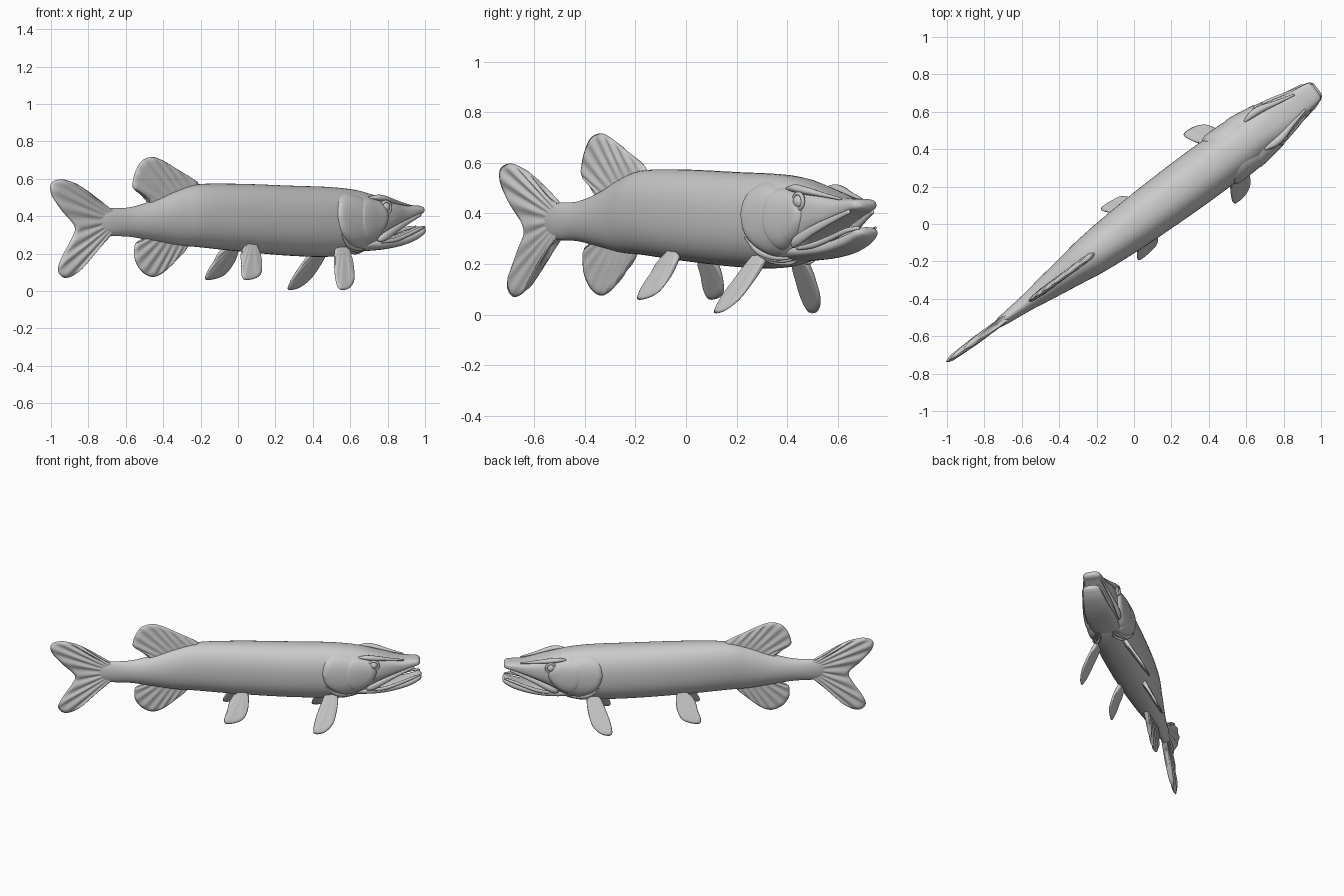
import bpy, bmesh, math
from mathutils import Vector

if "Cube" in bpy.data.objects:
    bpy.data.objects.remove(bpy.data.objects["Cube"])

ANG = math.atan2(0.735, 1.0)
CA, SA = math.cos(ANG), math.sin(ANG)


def W(s, t, z):
    # fish space (s along body, t sideways) to world
    return Vector((s * CA - t * SA, s * SA + t * CA, z))


def spline(pts, n):
    # Catmull-Rom resampling of tuples to n points
    out, m = [], len(pts) - 1
    for i in range(n):
        f = i / (n - 1) * m
        k = min(int(f), m - 1)
        f -= k
        a, b, c, d = (pts[max(k - 1, 0)], pts[k], pts[k + 1], pts[min(k + 2, m)])
        out.append(tuple(q + 0.5 * f * (r - p + f * (2 * p - 5 * q + 4 * r - w + f * (3 * (q - r) + w - p)))
                         for p, q, r, w in zip(a, b, c, d)))
    return out


def grid_object(name, rows, closed=False, caps=False):
    # skin rows of points into a smooth mesh
    bm = bmesh.new()
    vs = [[bm.verts.new(p) for p in r] for r in rows]
    n = len(rows[0])
    for a, b in zip(vs, vs[1:]):
        for j in range(n if closed else n - 1):
            k = (j + 1) % n
            bm.faces.new((a[j], a[k], b[k], b[j]))
    if caps:
        bm.faces.new(vs[0])
        bm.faces.new(vs[-1])
    return finish(name, bm)


def finish(name, bm):
    bmesh.ops.remove_doubles(bm, verts=bm.verts, dist=1e-5)
    bmesh.ops.recalc_face_normals(bm, faces=bm.faces)
    for f in bm.faces:
        f.smooth = True
    me = bpy.data.meshes.new(name)
    bm.to_mesh(me)
    bm.free()
    ob = bpy.data.objects.new(name, me)
    bpy.context.collection.objects.link(ob)
    return ob


def spow(v, e):
    return math.copysign(abs(v) ** e, v)


def loft(name, sections, n=120, seg=48):
    # sections: s, top z, bottom z, half width, squareness
    rows = []
    for s, zt, zb, w, e in spline(sections, n):
        row = []
        for j in range(seg):
            a = 2 * math.pi * j / seg
            row.append(W(s, w * spow(math.cos(a), 2 / e), (zt + zb) / 2 + (zt - zb) / 2 * spow(math.sin(a), 2 / e)))
        rows.append(row)
    return grid_object(name, rows, True, True)


BODY = [(-.96, .41, .33, .010, 2), (-.87, .44, .297, .028, 2), (-.72, .447, .29, .045, 2),
        (-.57, .482, .268, .068, 2), (-.42, .535, .245, .09, 2.1), (-.27, .57, .235, .112, 2.2),
        (0, .573, .212, .132, 2.3), (.35, .563, .188, .143, 2.3), (.6, .556, .183, .142, 2.3),
        (.75, .543, .20, .135, 2.3), (.84, .525, .23, .122, 2.4), (.91, .505, .285, .112, 2.6),
        (.98, .485, .325, .1, 2.8), (1.07, .462, .365, .078, 2.9), (1.16, .458, .40, .064, 2.8),
        (1.195, .455, .41, .055, 2.6), (1.21, .442, .42, .035, 2.4)]
loft("body_and_upper_jaw", BODY, 180)
JAW = [(.72, .30, .205, .07, 2.2), (.82, .285, .212, .095, 2.2), (.93, .285, .22, .098, 2.4),
       (1.04, .295, .237, .085, 2.6), (1.14, .322, .265, .07, 2.6), (1.2, .345, .295, .056, 2.4),
       (1.22, .335, .312, .034, 2.2)]
loft("lower_jaw", JAW, 60)
DENSE = spline(BODY, 400)


def skin(s, z):
    # half width of the body at a given side-view position
    _, zt, zb, w, e = min(DENSE, key=lambda q: abs(q[0] - s))
    f = min(abs((z - (zt + zb) / 2) / ((zt - zb) / 2)), 0.97)
    return w * (1 - f ** e) ** (1 / e)


def plate(name, side, centre, outline, height):
    # raised bony plate that follows the skin
    rows = []
    ring = spline(outline + outline[:1], 65)[:-1]
    for i in range(15):
        r = (i / 14) ** .6
        row = []
        for s, z in ring:
            ps, pz = centre[0] + (s - centre[0]) * r, centre[1] + (z - centre[1]) * r
            row.append(W(ps, side * (skin(ps, pz) + height * (1 - r ** 10) - .004), pz))
        rows.append(row)
    return grid_object(name, rows, True)


def tube(name, side, pts, flat=.6):
    # tapered strip, points: s, t, z, radius
    rows = []
    path = spline(pts, 28)
    for i, (s, t, z, r) in enumerate(path):
        a, b = path[max(i - 1, 0)], path[min(i + 1, 27)]
        d = Vector((b[0] - a[0], b[2] - a[2])).normalized()
        rows.append([W(s - d.y * r * math.cos(q), side * (t + flat * r * math.sin(q)), z + d.x * r * math.cos(q))
                     for q in [k * math.pi / 6 for k in range(12)]])
    return grid_object(name, rows, True, True)


def on_skin(pts, lift):
    return [(s, skin(s, z) + lift, z, r) for s, z, r in pts]


def fin(name, root, tip, rays, thick, ripple, normal=(0, 1, 0)):
    # webbed fin skinned from a root line to an outer edge with raised rays
    nu, nv = rays * 8 + 1, 24
    R, T = spline(root, nu), spline(tip, nu)
    bm = bmesh.new()
    for sg in (1, -1):
        g = []
        for i in range(nu):
            u, row = i / (nu - 1), []
            for j in range(nv):
                v = j / (nv - 1)
                edge = math.sqrt(min(1, min(u, 1 - u) * 12)) * math.sqrt(min(1, (1 - v) * 10))
                h = thick * (1 - v) + .006 + ripple * min(1, 2 * v) * (1 - math.cos(2 * math.pi * rays * u))
                h *= edge * sg
                row.append(bm.verts.new(W(*[a + (b - a) * v + h * c for a, b, c in zip(R[i], T[i], normal)])))
            g.append(row)
        for a, b in zip(g, g[1:]):
            for j in range(nv - 1):
                bm.faces.new((a[j], a[j + 1], b[j + 1], b[j]))
    return finish(name, bm)


def flat(pts):
    return [(s, 0, z) for s, z in pts]


# tail, dorsal and anal fins
fin("tail_fin", flat([(-.83, .43), (-.85, .40), (-.86, .37), (-.85, .34), (-.83, .31)]),
    flat([(-.90, .455), (-1.03, .552), (-1.11, .585), (-1.18, .597), (-1.24, .575), (-1.238, .515), (-1.17, .43),
          (-1.085, .345), (-1.105, .28), (-1.17, .18), (-1.195, .11), (-1.15, .07), (-1.07, .095),
          (-.98, .18), (-.90, .275)]), 11, .014, .0045)
fin("dorsal_fin", flat([(-.25, .55), (-.38, .51), (-.48, .475), (-.58, .45)]),
    flat([(-.27, .585), (-.40, .65), (-.50, .698), (-.57, .716), (-.64, .695), (-.685, .63), (-.70, .56),
          (-.67, .535), (-.60, .49)]), 9, .012, .003)
fin("anal_fin", flat([(-.32, .26), (-.42, .28), (-.52, .30), (-.60, .31)]),
    flat([(-.34, .225), (-.42, .155), (-.50, .095), (-.57, .075), (-.64, .105), (-.685, .17), (-.685, .245),
          (-.66, .262), (-.61, .285)]), 9, .012, .003)

for side, tag in ((1, "left"), (-1, "right")):
    def splay(pts, z0, t0, z1, t1):
        return [(s, side * (t0 + (t1 - t0) * (z0 - z) / (z0 - z1)), z) for s, z in pts]

    # paired belly fins
    nrm = (0, .85, .5 * side)
    a = (.25, .075, .06, .175)
    fin(tag + "_pelvic_fin", splay([(.06, .25), (.03, .25), (0, .25)], *a),
        splay([(.07, .225), (.065, .15), (.035, .09), (-.02, .065), (-.085, .06), (-.095, .09), (-.075, .14),
               (-.06, .19), (-.03, .23)], *a), 5, .01, .0008, nrm)
    a = (.24, .085, .005, .235)
    fin(tag + "_pectoral_fin", splay([(.66, .24), (.63, .24), (.59, .24)], *a),
        splay([(.665, .215), (.655, .14), (.625, .06), (.57, .015), (.51, .006), (.495, .03), (.51, .09),
               (.535, .15), (.57, .22)], *a), 5, .01, .0008, nrm)

    # gill cover and cheek
    plate(tag + "_gill_cover", side, (.68, .37),
          [(.555, .40), (.575, .48), (.64, .525), (.72, .515), (.79, .47), (.80, .37), (.79, .26), (.73, .225),
           (.64, .26), (.58, .32)], .02)
    plate(tag + "_cheek", side, (.80, .38),
          [(.70, .40), (.72, .48), (.79, .505), (.88, .48), (.92, .41), (.90, .34), (.85, .285), (.77, .25),
           (.71, .32)], .024)
    for k in range(3):
        o = .016 * k
        tube(tag + "_gill_ray_%d" % (k + 1), side,
             on_skin([(.585 + o, .305 - o, .004), (.64 + o, .25 - o, .011), (.72 + o, .225 - .6 * o, .010),
                      (.80, .225 - .3 * o, .004)], .004))

    # upper lip bone, brow and snout ridges
    tube(tag + "_lip_bone", side, [(1.17, .058, .408, .008), (1.08, .078, .375, .013), (.99, .099, .338, .018),
                                   (.91, .112, .30, .022), (.87, .112, .28, .018), (.85, .105, .27, .006)])
    tube(tag + "_jaw_rim", side, [(.88, .098, .262, .008), (.98, .095, .275, .012), (1.08, .079, .305, .011),
                                  (1.16, .064, .333, .01), (1.21, .04, .343, .006)], .8)
    tube(tag + "_brow", side, [(.80, .092, .498, .006), (.86, .098, .499, .016), (.92, .092, .49, .016),
                               (1.0, .072, .475, .010), (1.1, .05, .457, .005)], 1.2)

    # eye with rim
    c = W(.90, side * .101, .447)
    bpy.ops.mesh.primitive_uv_sphere_add(segments=24, ring_count=16, radius=.029, location=c)
    bpy.context.object.name = tag + "_eye"
    bpy.ops.object.shade_smooth()
    bpy.ops.mesh.primitive_torus_add(major_radius=.031, minor_radius=.008, major_segments=32, minor_segments=10,
                                     location=W(.90, side * .111, .447), rotation=(math.pi / 2, 0, ANG))
    bpy.context.object.name = tag + "_eye_rim"
    bpy.ops.object.shade_smooth()
